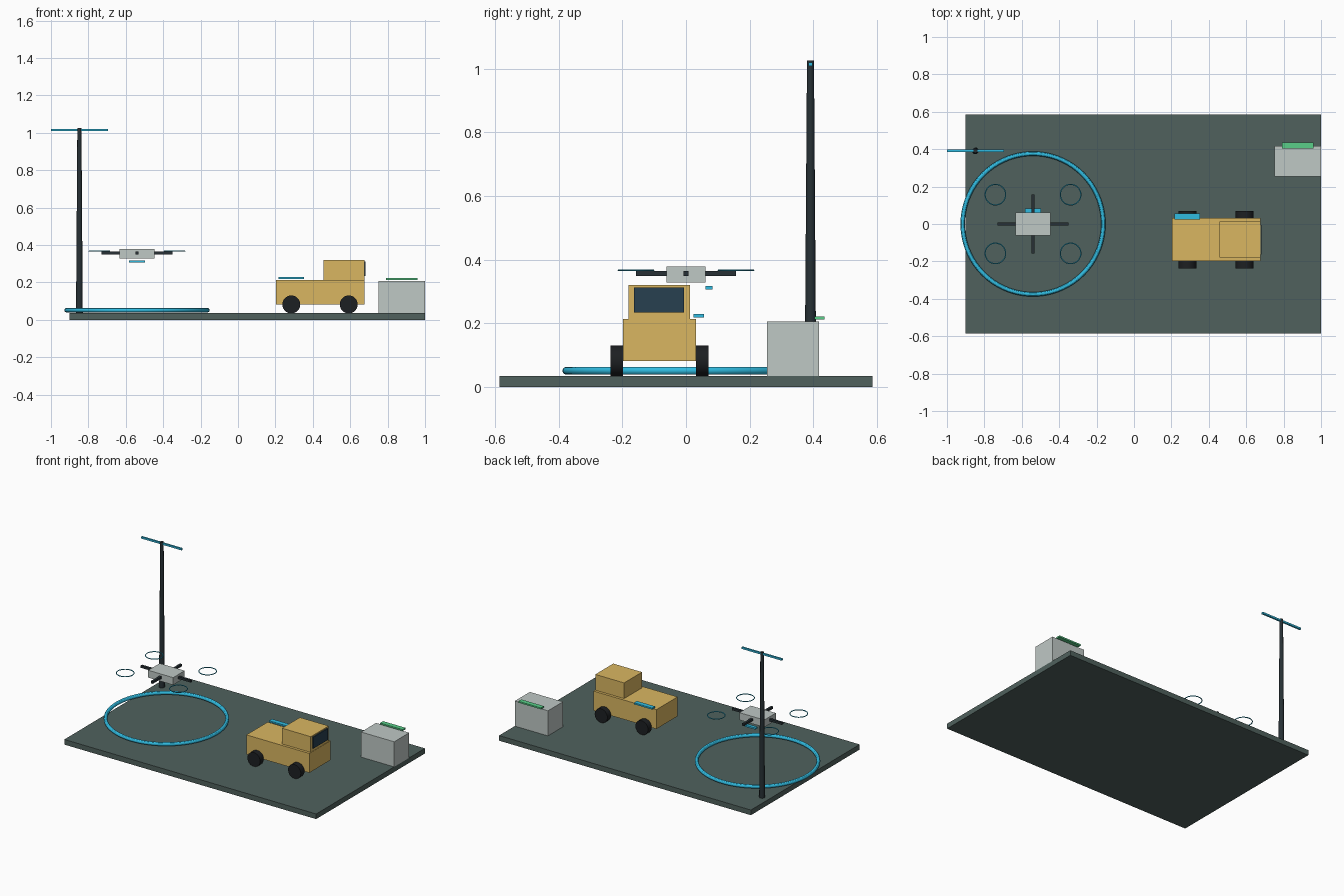
import bpy
from math import pi

if "Cube" in bpy.data.objects:
    bpy.data.objects.remove(bpy.data.objects["Cube"])


def material(name, rgb):
    m = bpy.data.materials.new(name)
    m.diffuse_color = (*rgb, 1)
    m.use_nodes = True
    m.node_tree.nodes["Principled BSDF"].inputs["Base Color"].default_value = m.diffuse_color
    return m


GROUND = material("dark_green", (0.08, 0.12, 0.11))
DARK = material("charcoal", (0.02, 0.03, 0.035))
RUBBER = material("rubber", (0.012, 0.014, 0.016))
CYAN = material("cyan", (0.03, 0.5, 0.75))
YELLOW = material("yellow", (0.7, 0.47, 0.12))
GLASS = material("dark_glass", (0.02, 0.05, 0.08))
PALE = material("pale_grey", (0.52, 0.58, 0.56))
GREEN = material("green", (0.1, 0.62, 0.25))


def finish(name, mat, smooth=False):
    ob = bpy.context.object
    ob.name = name
    ob.data.materials.append(mat)
    if smooth:
        bpy.ops.object.shade_smooth_by_angle()
    return ob


def box(name, mat, x, y, z):
    """Box from (min, max) pairs on each axis."""
    bpy.ops.mesh.primitive_cube_add(size=1, location=[(a + b) / 2 for a, b in (x, y, z)])
    bpy.context.object.scale = [b - a for a, b in (x, y, z)]
    bpy.ops.object.transform_apply(location=False, rotation=False, scale=True)
    return finish(name, mat)


def ring(name, mat, loc, major, minor, segs, sides):
    bpy.ops.mesh.primitive_torus_add(location=loc, major_radius=major, minor_radius=minor,
                                     major_segments=segs, minor_segments=sides)
    return finish(name, mat, True)


# Ground slab
box("ground_slab", GROUND, (-0.9, 1.0), (-0.586, 0.586), (0, 0.035))

# Mast with crossbar
bpy.ops.mesh.primitive_cone_add(vertices=12, radius1=0.018, radius2=0.011, depth=0.99,
                                location=(-0.848, 0.391, 0.53))
finish("mast", DARK, True)
box("mast_crossbar", CYAN, (-1.0, -0.696), (0.385, 0.397), (1.008, 1.02))

# Landing ring
DX = -0.54
ring("landing_ring", CYAN, (DX, 0, 0.051), 0.376, 0.012, 72, 12)

# Drone
box("drone_body", PALE, (DX - 0.094, DX + 0.094), (-0.062, 0.062), (0.328, 0.378))
box("drone_arm_long", DARK, (DX - 0.189, DX + 0.189), (-0.008, 0.008), (0.349, 0.364))
box("drone_arm_cross", DARK, (DX - 0.008, DX + 0.008), (-0.157, 0.157), (0.349, 0.364))
for sx in (-1, 1):
    for sy in (-1, 1):
        ring("drone_rotor_ring", CYAN, (DX + sx * 0.201, sy * 0.157, 0.367), 0.055, 0.003, 32, 6)
box("drone_light", CYAN, (DX - 0.042, DX + 0.042), (0.061, 0.083), (0.306, 0.317))

# Truck
box("truck_body", YELLOW, (0.202, 0.677), (-0.198, 0.031), (0.081, 0.213))
box("truck_cab", YELLOW, (0.458, 0.675), (-0.18, 0.013), (0.213, 0.32))
box("truck_windshield", GLASS, (0.667, 0.683), (-0.163, -0.006), (0.234, 0.312))
box("truck_light", CYAN, (0.217, 0.353), (0.024, 0.056), (0.219, 0.229))
for x in (0.285, 0.592):
    for y in (-0.2175, 0.0505):
        bpy.ops.mesh.primitive_cylinder_add(vertices=28, radius=0.048, depth=0.039,
                                            location=(x, y, 0.082), rotation=(pi / 2, 0, 0))
        finish("truck_wheel", RUBBER, True)

# Supply station
box("station_box", PALE, (0.75, 1.0), (0.255, 0.417), (0.035, 0.206))
box("station_light", GREEN, (0.79, 0.96), (0.403, 0.435), (0.212, 0.222))
